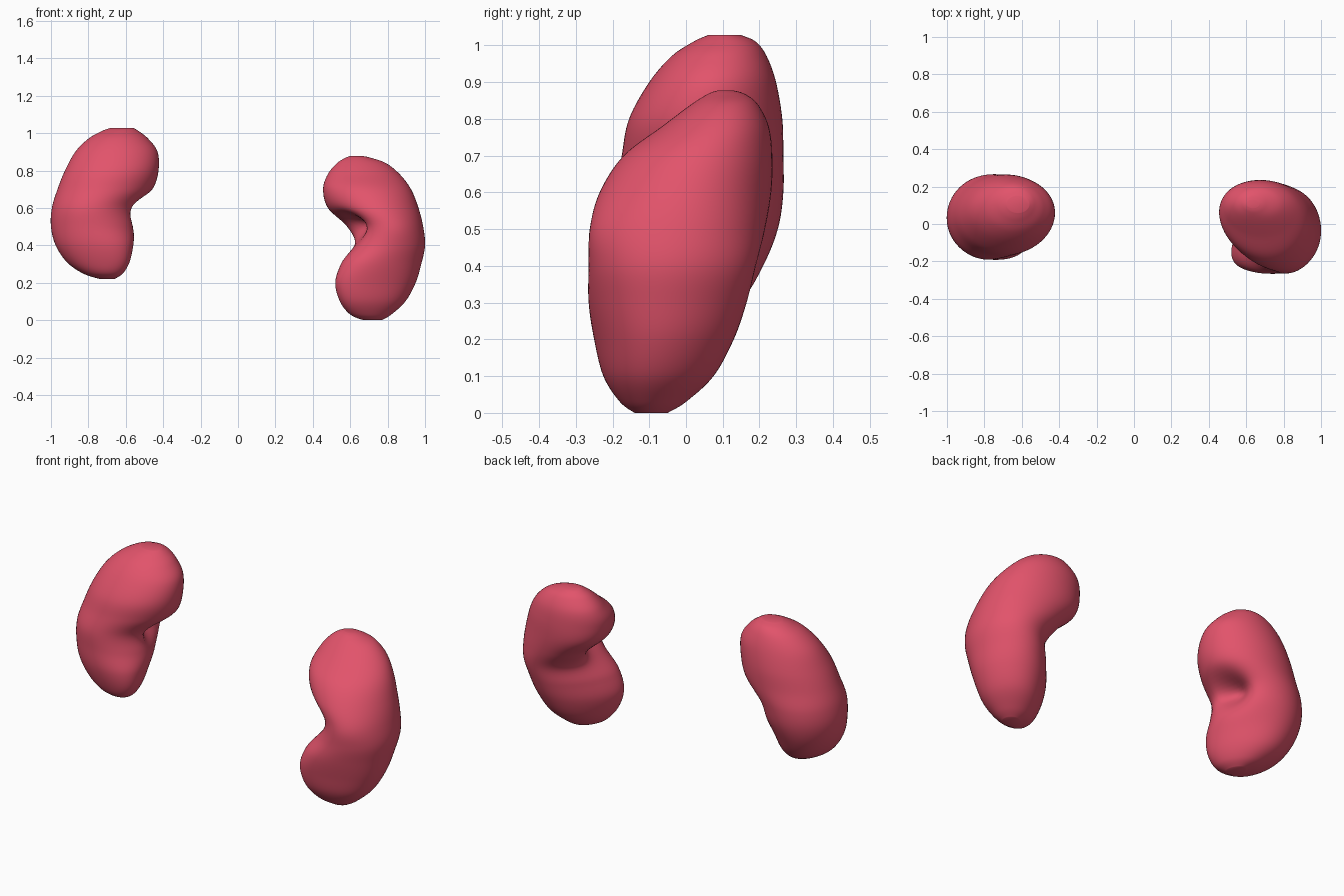
import bpy
import bmesh
import math
from mathutils import Vector

SIDES = 64
STEPS = 7

cube = bpy.data.objects.get("Cube")
if cube:
    bpy.data.objects.remove(cube, do_unlink=True)

flesh = bpy.data.materials.new("rosy_flesh")
flesh.use_nodes = True
colour = (0.76, 0.087, 0.147, 1)
flesh.diffuse_color = colour
flesh.node_tree.nodes["Principled BSDF"].inputs["Base Color"].default_value = colour


def blend(a, b, c, d, t):
    """Smooth curve value between b and c."""
    return b + 0.5 * t * (c - a + t * (2*a - 5*b + 4*c - d + t * (3*(b - c) + d - a)))


def smooth_sections(rows):
    """Fill in rings between the measured cross-sections."""
    padded = [rows[0]] + rows + [rows[-1]]
    result = []
    for i in range(len(rows) - 1):
        for s in range(STEPS):
            result.append([blend(*values, s / STEPS) for values in zip(*padded[i:i + 4])])
    return result + [rows[-1]]


def press(point, centre, push, radius):
    """Push the surface in around the hilum with a soft falloff."""
    offset = point - centre
    falloff = sum((o / r) ** 2 for o, r in zip(offset, radius))
    return point + push * math.exp(-falloff)


def make_kidney(name, rows, medial, hilum, push, radius):
    """Loft ovals whose side toward the midline leans to the front or back."""
    bm = bmesh.new()
    rings = []
    for z, x0, x1, y0, y1, lean in smooth_sections(rows):
        ring = []
        for i in range(SIDES):
            a = math.tau * i / SIDES
            turn = a + lean * (1 + medial * math.cos(a)) / 2
            p = Vector(((x0 + x1) / 2 + (x1 - x0) / 2 * math.cos(a),
                        (y0 + y1) / 2 + (y1 - y0) / 2 * math.sin(turn), z))
            ring.append(bm.verts.new(press(p, Vector(hilum), Vector(push), radius)))
        rings.append(ring)
    for low, high in zip(rings, rings[1:]):
        for i in range(SIDES):
            j = (i + 1) % SIDES
            bm.faces.new((low[i], low[j], high[j], high[i]))
    bm.faces.new(rings[0][::-1])
    bm.faces.new(rings[-1])
    for face in bm.faces:
        face.smooth = True
    mesh = bpy.data.meshes.new(name)
    bm.to_mesh(mesh)
    bm.free()
    mesh.materials.append(flesh)
    obj = bpy.data.objects.new(name, mesh)
    bpy.context.collection.objects.link(obj)


# Cross-sections from bottom to top: height, x range, y range, lean
left_rows = [
    (0, .67, .77, -.14, -.05, .3),
    (.03, .60, .82, -.18, 0, .4),
    (.1, .545, .895, -.225, .075, .5),
    (.2, .52, .95, -.25, .13, .5),
    (.3, .55, .98, -.265, .165, .4),
    (.4, .605, 1, -.265, .19, .15),
    (.5, .575, .99, -.262, .215, -.25),
    (.6, .48, .965, -.235, .232, -.25),
    (.7, .455, .925, -.17, .235, -.15),
    (.78, .48, .865, -.065, .225, -.1),
    (.84, .53, .79, .015, .195, 0),
    (.868, .575, .71, .06, .16, 0),
    (.877, .60, .67, .085, .13, 0),
]
right_rows = [
    (.22, -.74, -.66, -.09, .01, -.3),
    (.25, -.83, -.615, -.14, .08, -.4),
    (.31, -.915, -.58, -.17, .155, -.45),
    (.4, -.975, -.56, -.19, .21, -.35),
    (.5, -1, -.55, -.19, .25, -.1),
    (.6, -.995, -.535, -.19, .265, .05),
    (.7, -.965, -.455, -.175, .265, .05),
    (.8, -.925, -.425, -.155, .262, 0),
    (.9, -.87, -.43, -.1, .245, 0),
    (.97, -.80, -.48, -.04, .22, 0),
    (1.01, -.73, -.53, .02, .19, 0),
    (1.028, -.68, -.56, .06, .15, 0),
]

# The hilum is a pocket facing the midline
make_kidney("left_kidney", left_rows, -1, (.58, -.1, .48), (.09, .03, .03), (.12, .1, .075))
make_kidney("right_kidney", right_rows, 1, (-.55, .08, .57), (-.1, -.02, .03), (.12, .09, .075))
